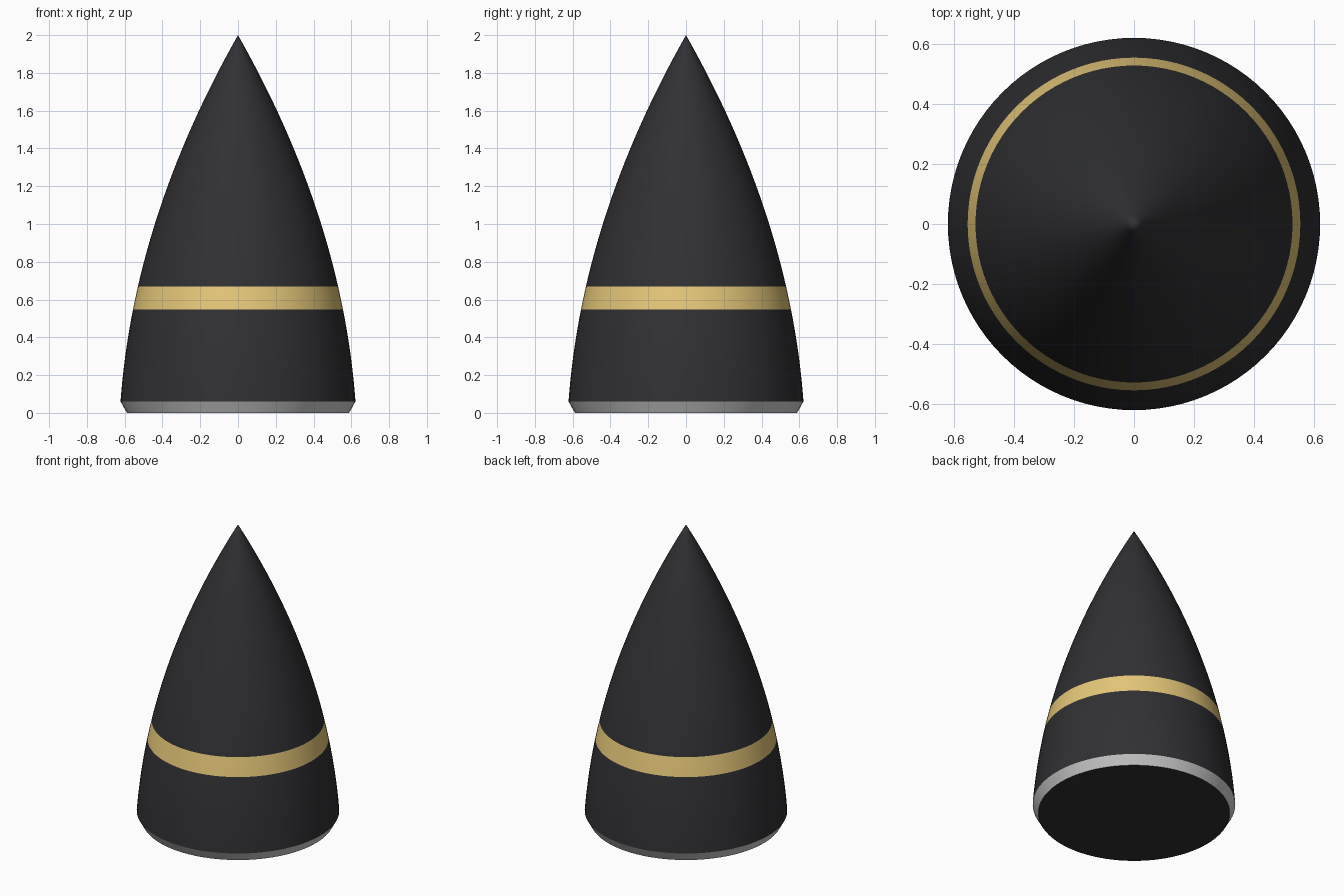
import bpy, bmesh, math

if "Cube" in bpy.data.objects:
    bpy.data.objects.remove(bpy.data.objects["Cube"])

SEGS = 96
TIP, SHOULDER, RADIUS, K = 2.0, 0.06, 0.622, 0.87


def ogive(z):
    t = (TIP - z) / (TIP - SHOULDER)
    return RADIUS * (2 * t - K * t * t) / (2 - K)


def section(z0, z1, steps):
    zs = [z0 + (z1 - z0) * i / steps for i in range(steps + 1)]
    return [(max(ogive(z), 0.0), z) for z in zs]


def material(name, rgb):
    mat = bpy.data.materials.new(name)
    mat.diffuse_color = (*rgb, 1)
    mat.use_nodes = True
    mat.node_tree.nodes["Principled BSDF"].inputs["Base Color"].default_value = mat.diffuse_color
    return mat


def lathe(name, profile, mat=None):
    bm = bmesh.new()
    verts = [bm.verts.new((r, 0, z)) for r, z in profile]
    edges = [bm.edges.new(pair) for pair in zip(verts, verts[1:])]
    bmesh.ops.spin(bm, geom=verts + edges, cent=(0, 0, 0), axis=(0, 0, 1),
                   angle=math.tau, steps=SEGS, use_duplicate=False)
    bmesh.ops.remove_doubles(bm, verts=bm.verts, dist=1e-5)
    bmesh.ops.recalc_face_normals(bm, faces=bm.faces)
    # Open sleeves: make sure the outside faces outwards
    for f in bm.faces:
        c = f.calc_center_median()
        if f.normal.x * c.x + f.normal.y * c.y + f.normal.z * (c.z - 0.5) < 0:
            f.normal_flip()
    me = bpy.data.meshes.new(name)
    bm.to_mesh(me)
    bm.free()
    obj = bpy.data.objects.new(name, me)
    bpy.context.collection.objects.link(obj)
    if mat:
        me.materials.append(mat)
    bpy.ops.object.select_all(action='DESELECT')
    obj.select_set(True)
    bpy.context.view_layer.objects.active = obj
    bpy.ops.object.shade_smooth_by_angle(angle=math.radians(30))
    return obj


black = material("black_paint", (0.03, 0.03, 0.034))
gold = material("gold_paint", (0.78, 0.57, 0.19))

# Curved shell, split by a flush painted band
lathe("lower_shell", section(SHOULDER, 0.547, 10), black)
lathe("gold_band", section(0.547, 0.67, 4), gold)
lathe("upper_shell", section(0.67, TIP, 28), black)

# Bevelled metal rim and dark underside
lathe("base_rim", [(0.588, 0), (RADIUS, SHOULDER)])
lathe("base_plate", [(0, 0), (0.588, 0)], black)
